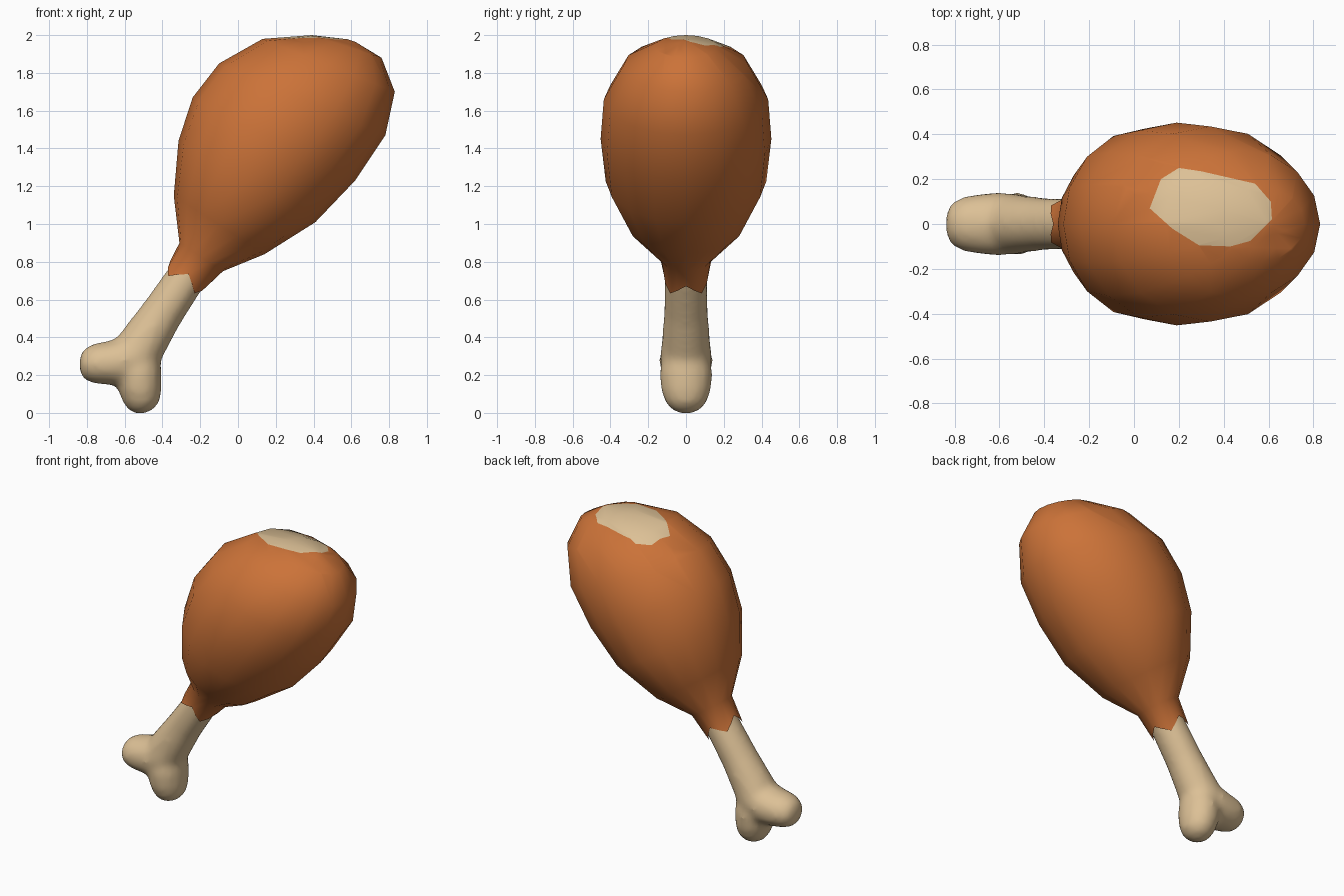
import bpy, bmesh, math
from mathutils import Vector

if "Cube" in bpy.data.objects:
    bpy.data.objects.remove(bpy.data.objects["Cube"])


def material(name, rgb):
    m = bpy.data.materials.new(name)
    m.diffuse_color = (*rgb, 1)
    m.use_nodes = True
    m.node_tree.nodes["Principled BSDF"].inputs["Base Color"].default_value = m.diffuse_color
    return m


SKIN = material("roasted skin", (0.60, 0.17, 0.04))
BONE = material("bone cream", (0.72, 0.53, 0.305))


def loft(bm, pairs, sides=16, cap_start=True, jag=0.0):
    """Elliptical rings, each given by its two outline points in the xz plane and its y radius."""
    rings = []
    for i, (xl, zl, xr, zr, ry) in enumerate(pairs):
        c = Vector(((xl + xr) / 2, 0, (zl + zr) / 2))
        p = Vector((xr, 0, zr)) - c
        d = Vector((-p.z, 0, p.x)).normalized()
        ring = []
        for k in range(sides):
            a = 2 * math.pi * k / sides
            co = c + p * math.cos(a) + Vector((0, ry * math.sin(a), 0))
            if i == 0 and jag:                      # torn hem: four points, four notches
                co += d * jag * (1, 0, -1, 0)[k % 4]
            ring.append(bm.verts.new(co))
        rings.append(ring)
    for a, b in zip(rings, rings[1:]):
        for k in range(sides):
            n = (k + 1) % sides
            bm.faces.new((a[k], a[n], b[n], b[k]))
    if cap_start:
        bm.faces.new(rings[0][::-1])
    bm.faces.new(rings[-1])


def tube(bm, stations, axis):
    """Loft of (x, z, in-plane radius, y radius) rings square to one axis."""
    d = Vector(axis).normalized()
    loft(bm, [(x - d.y * r, z + d.x * r, x + d.y * r, z - d.x * r, ry)
              for x, z, r, ry in stations])


def finish(bm, name, mats):
    bmesh.ops.recalc_face_normals(bm, faces=bm.faces)
    for f in bm.faces:
        f.smooth = True
    me = bpy.data.meshes.new(name)
    bm.to_mesh(me)
    bm.free()
    ob = bpy.data.objects.new(name, me)
    bpy.context.collection.objects.link(ob)
    for m in mats:
        me.materials.append(m)
    return ob


# Meat: tilted egg shape with a torn hem around the bone
bm = bmesh.new()
loft(bm, [
    (-0.379, 0.772, -0.183, 0.642, 0.118),
    (-0.31, 0.90, -0.08, 0.75, 0.138),
    (-0.34, 1.15, 0.14, 0.84, 0.305),
    (-0.315, 1.44, 0.41, 1.01, 0.425),
    (-0.24, 1.67, 0.62, 1.23, 0.452),
    (-0.10, 1.85, 0.78, 1.47, 0.435),
    (0.13, 1.98, 0.83, 1.70, 0.33),
    (0.39, 2.00, 0.76, 1.88, 0.165),
    (0.58, 1.978, 0.62, 1.965, 0.02),
], cap_start=False, jag=0.034)
bmesh.ops.recalc_face_normals(bm, faces=bm.faces)

# Pale patch on top: cut the upper faces along a convex outline seen from above
outline = [(0.07, 0.07), (0.17, -0.02), (0.29, -0.095), (0.43, -0.10), (0.52, -0.075),
           (0.615, 0.02), (0.61, 0.10), (0.54, 0.18), (0.30, 0.235), (0.20, 0.25), (0.12, 0.20)]


def near_patch(f):
    xs, ys = [v.co.x for v in f.verts], [v.co.y for v in f.verts]
    return (f.normal.z > 0.2 and max(xs) > 0.07 and min(xs) < 0.615
            and max(ys) > -0.10 and min(ys) < 0.25)


inside = [f for f in bm.faces if near_patch(f)]
for (x0, y0), (x1, y1) in zip(outline, outline[1:] + outline[:1]):
    out = Vector((y1 - y0, x0 - x1, 0)).normalized()
    co = Vector((x0, y0, 0))
    geom = set(inside)
    for f in inside:
        geom.update(f.edges)
        geom.update(f.verts)
    res = bmesh.ops.bisect_plane(bm, geom=list(geom), dist=1e-5, plane_co=co, plane_no=out)
    faces = set(g for g in res["geom"] if isinstance(g, bmesh.types.BMFace))
    faces.update(f for f in inside if f.is_valid)
    inside = [f for f in faces if (f.calc_center_median() - co).dot(out) < 0]
for f in inside:
    f.material_index = 1
finish(bm, "meat", [SKIN, BONE])

# Bone: shaft and two end knobs, fused and softened
bm = bmesh.new()
tube(bm, [
    (-0.13, 0.935, 0.10, 0.11),
    (-0.285, 0.70, 0.106, 0.114),
    (-0.40, 0.53, 0.112, 0.117),
    (-0.50, 0.375, 0.128, 0.129),
    (-0.55, 0.29, 0.135, 0.14),
    (-0.575, 0.25, 0.125, 0.13),
], (0.55, 0.83))
tube(bm, [
    (-0.52, 0.28, 0.10, 0.12),
    (-0.60, 0.275, 0.134, 0.143),
    (-0.68, 0.265, 0.118, 0.136),
    (-0.755, 0.262, 0.108, 0.124),
    (-0.81, 0.258, 0.087, 0.098),
    (-0.838, 0.257, 0.045, 0.05),
], (-1, 0))
tube(bm, [
    (-0.52, 0.29, 0.11, 0.125),
    (-0.525, 0.21, 0.122, 0.142),
    (-0.519, 0.12, 0.116, 0.133),
    (-0.513, 0.055, 0.097, 0.11),
    (-0.515, 0.017, 0.066, 0.077),
    (-0.518, -0.002, 0.03, 0.035),
], (0, -1))
bone = finish(bm, "bone", [BONE])
fuse = bone.modifiers.new("fuse", 'REMESH')
fuse.mode = 'VOXEL'
fuse.voxel_size = 0.02
fuse.use_smooth_shade = True
soft = bone.modifiers.new("soften", 'SMOOTH')
soft.factor = 0.5
soft.iterations = 8
